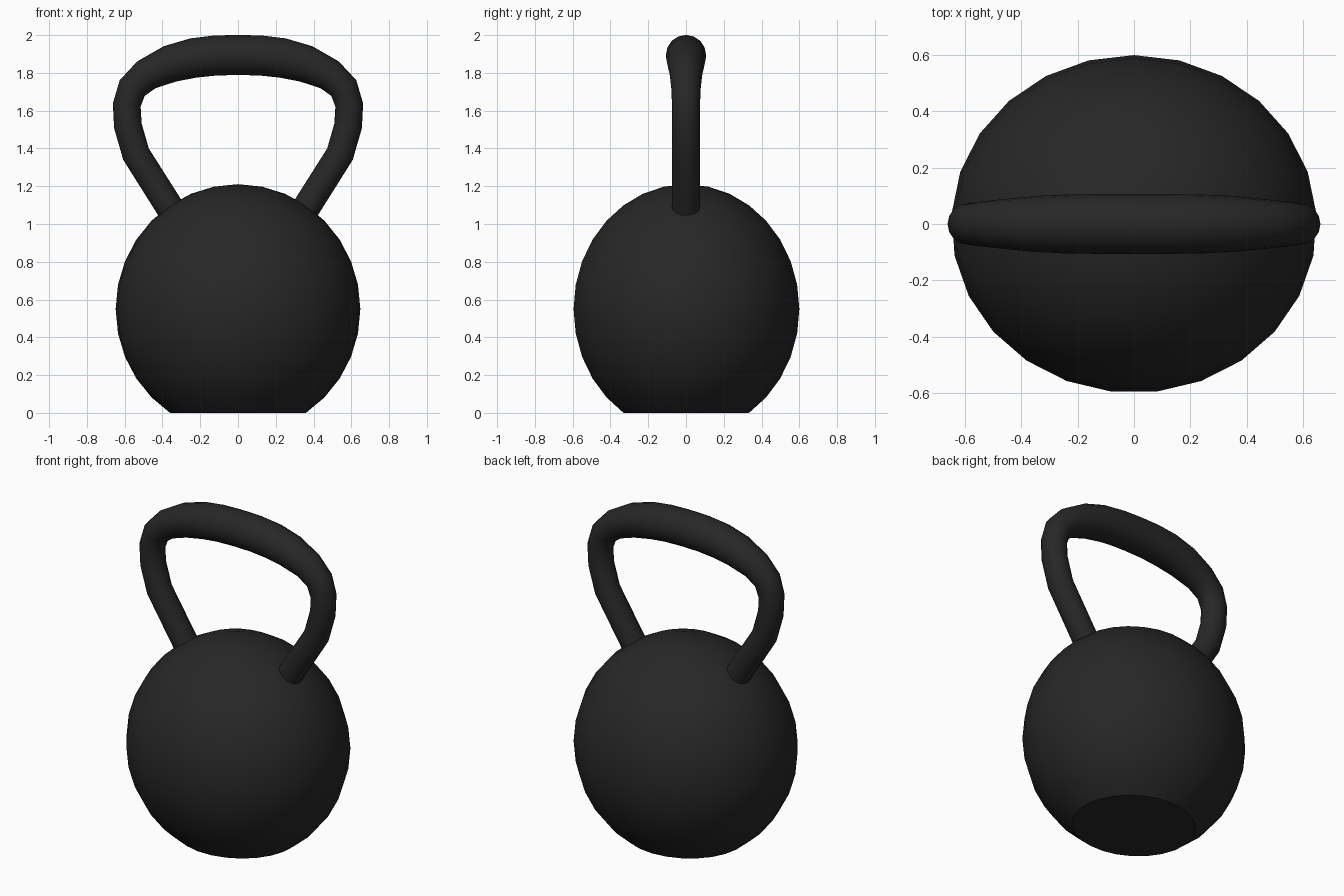
import bpy, bmesh, math
from mathutils import Vector

if "Cube" in bpy.data.objects:
    bpy.data.objects.remove(bpy.data.objects["Cube"])

iron = bpy.data.materials.new("black_iron")
iron.diffuse_color = (0.02, 0.02, 0.02, 1)
iron.use_nodes = True
iron.node_tree.nodes["Principled BSDF"].inputs["Base Color"].default_value = iron.diffuse_color


def loft(name, rings):
    """Skin a list of closed vertex rings and cap both ends."""
    bm = bmesh.new()
    loops = [[bm.verts.new(p) for p in ring] for ring in rings]
    for a, b in zip(loops, loops[1:]):
        n = len(a)
        for i in range(n):
            j = (i + 1) % n
            bm.faces.new((a[i], a[j], b[j], b[i]))
    bm.faces.new(loops[0])
    bm.faces.new(loops[-1])
    bmesh.ops.remove_doubles(bm, verts=bm.verts[:], dist=1e-5)
    bmesh.ops.recalc_face_normals(bm, faces=bm.faces[:])
    me = bpy.data.meshes.new(name)
    bm.to_mesh(me)
    bm.free()
    ob = bpy.data.objects.new(name, me)
    bpy.context.collection.objects.link(ob)
    me.materials.append(iron)
    bpy.ops.object.select_all(action='DESELECT')
    ob.select_set(True)
    bpy.context.view_layer.objects.active = ob
    bpy.ops.object.shade_smooth_by_angle(angle=math.radians(35))
    return ob


# Ball: slightly flattened sphere with the bottom cut flat
SEG, RX, RY, RZ = 25, 0.649, 0.60, 0.661
STEP = math.pi / 16
zc = RZ * math.sin(5 * STEP)
ball = []
for k in range(-5, 9):
    c, s = max(math.cos(k * STEP), 1e-7), math.sin(k * STEP)
    ball.append([(RX * c * math.sin(2 * math.pi * i / SEG),
                  RY * c * math.cos(2 * math.pi * i / SEG),
                  zc + RZ * s) for i in range(SEG)])
loft("ball", ball)

# Handle: mirrored path of (x, z, radius), thicker at the grip
half = [(0.12, 1.892, 0.106), (0.235, 1.879, 0.105), (0.36, 1.848, 0.099),
        (0.485, 1.79, 0.086), (0.56, 1.72, 0.078), (0.589, 1.63, 0.074),
        (0.583, 1.52, 0.074), (0.54, 1.37, 0.074), (0.30, 0.99, 0.074)]
path = [(-x, z, r) for x, z, r in reversed(half)] + [(0, 1.895, 0.106)] + half
pts = [Vector((x, 0, z)) for x, z, r in path]
SIDES = 16
tube = []
for i, p in enumerate(pts):
    d_in = (p - pts[max(i - 1, 0)]).normalized()
    d_out = (pts[min(i + 1, len(pts) - 1)] - p).normalized()
    t = (d_in + d_out).normalized()
    side = Vector((-t.z, 0, t.x))
    r = path[i][2]
    tube.append([p + r * (math.cos(a) * side + math.sin(a) * Vector((0, 1, 0)))
                 for a in (2 * math.pi * j / SIDES for j in range(SIDES))])
loft("handle", tube)
